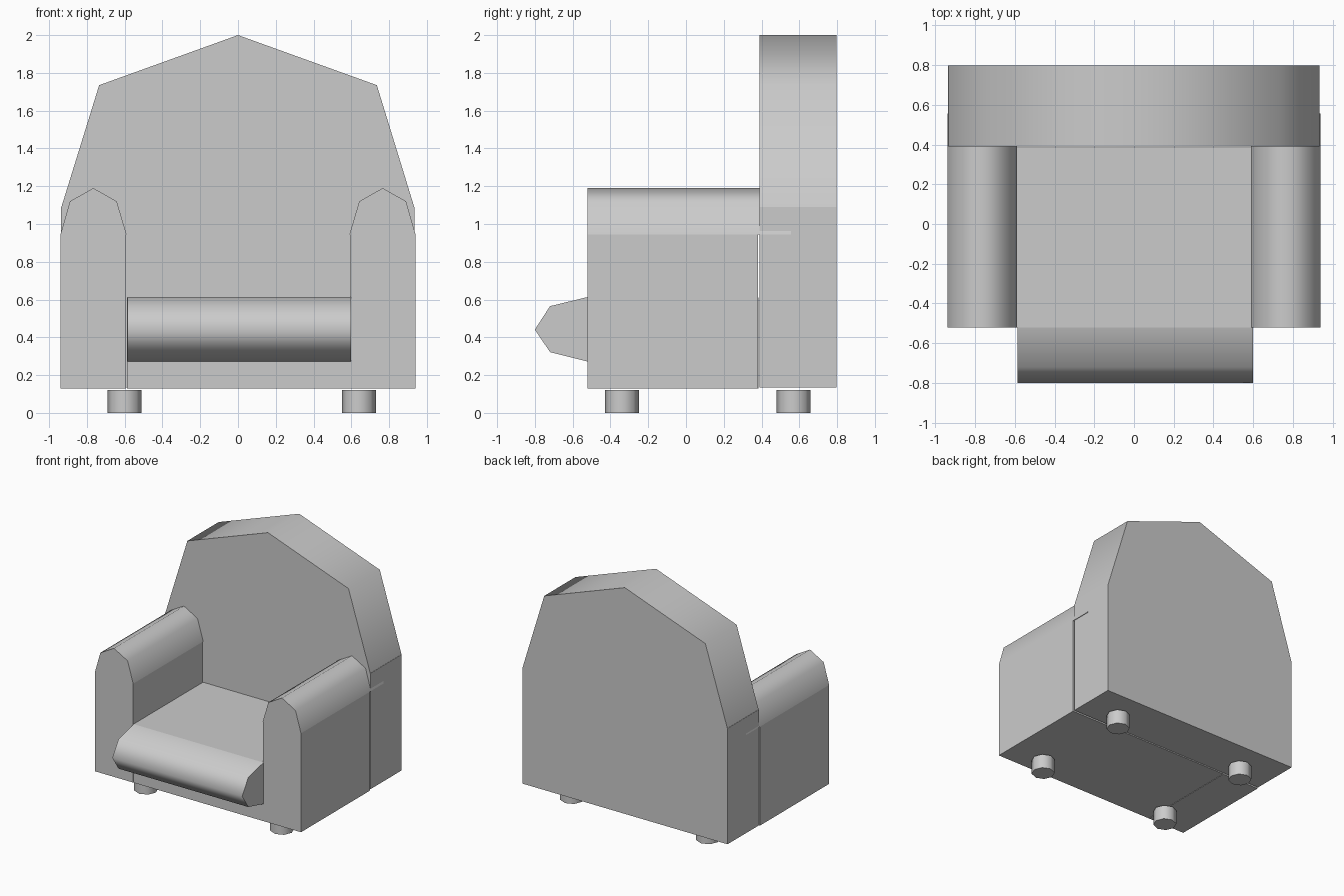
import bpy, bmesh
from math import radians

if "Cube" in bpy.data.objects:
    bpy.data.objects.remove(bpy.data.objects["Cube"])


def finish(obj, angle=70):
    bpy.ops.object.select_all(action='DESELECT')
    obj.select_set(True)
    bpy.context.view_layer.objects.active = obj
    bpy.ops.object.shade_smooth_by_angle(angle=radians(angle))


def prism(name, profile, start, end, axis):
    """Extrude a 2D profile along 'x' (profile is y,z) or 'y' (profile is x,z)."""
    bm = bmesh.new()
    place = (lambda a, b, t: (t, a, b)) if axis == 'x' else (lambda a, b, t: (a, t, b))
    face = bm.faces.new([bm.verts.new(place(a, b, start)) for a, b in profile])
    out = bmesh.ops.extrude_face_region(bm, geom=[face], use_keep_orig=True)
    verts = [v for v in out['geom'] if isinstance(v, bmesh.types.BMVert)]
    bmesh.ops.translate(bm, verts=verts, vec=place(0, 0, end - start))
    bmesh.ops.recalc_face_normals(bm, faces=bm.faces)
    mesh = bpy.data.meshes.new(name)
    bm.to_mesh(mesh)
    bm.free()
    obj = bpy.data.objects.new(name, mesh)
    bpy.context.collection.objects.link(obj)
    finish(obj)
    return obj


def rect(a0, a1, b0, b1):
    return [(a0, b0), (a1, b0), (a1, b1), (a0, b1)]


# Backrest: square base and faceted arched top
prism("backrest_base", rect(-0.937, 0.935, 0.135, 1.09), 0.39, 0.797, 'y')
arch = [(-0.935, 1.09), (-0.735, 1.735), (0, 2.0), (0.735, 1.735), (0.933, 1.09)]
prism("backrest_top", arch, 0.39, 0.797, 'y')

# Arms: box with a faceted rounded cap running into the backrest
arm_cap = [(0.59, 0.945), (0.642, 1.12), (0.766, 1.19), (0.89, 1.12), (0.94, 0.945)]
for side, s in (("left", -1), ("right", 1)):
    prism(side + "_arm", rect(s * 0.592, s * 0.94, 0.13, 0.945), -0.522, 0.38, 'y')
    prism(side + "_arm_cap", [(s * x, z) for x, z in arm_cap], -0.522, 0.557, 'y')

# Seat block with a faceted roll on the front edge
prism("seat", rect(-0.522, 0.384, 0.13, 0.612), -0.588, 0.592, 'x')
roll = [(-0.522, 0.613), (-0.72, 0.565), (-0.80, 0.441), (-0.72, 0.322), (-0.522, 0.272)]
prism("seat_front_roll", roll, -0.586, 0.598, 'x')

# Feet
for row, y in (("front", -0.34), ("back", 0.57)):
    for side, x in (("left", -0.6), ("right", 0.64)):
        bpy.ops.mesh.primitive_cylinder_add(vertices=8, radius=0.09, depth=0.12,
                                            location=(x, y, 0.06))
        foot = bpy.context.object
        foot.name = f"{row}_{side}_foot"
        finish(foot)
